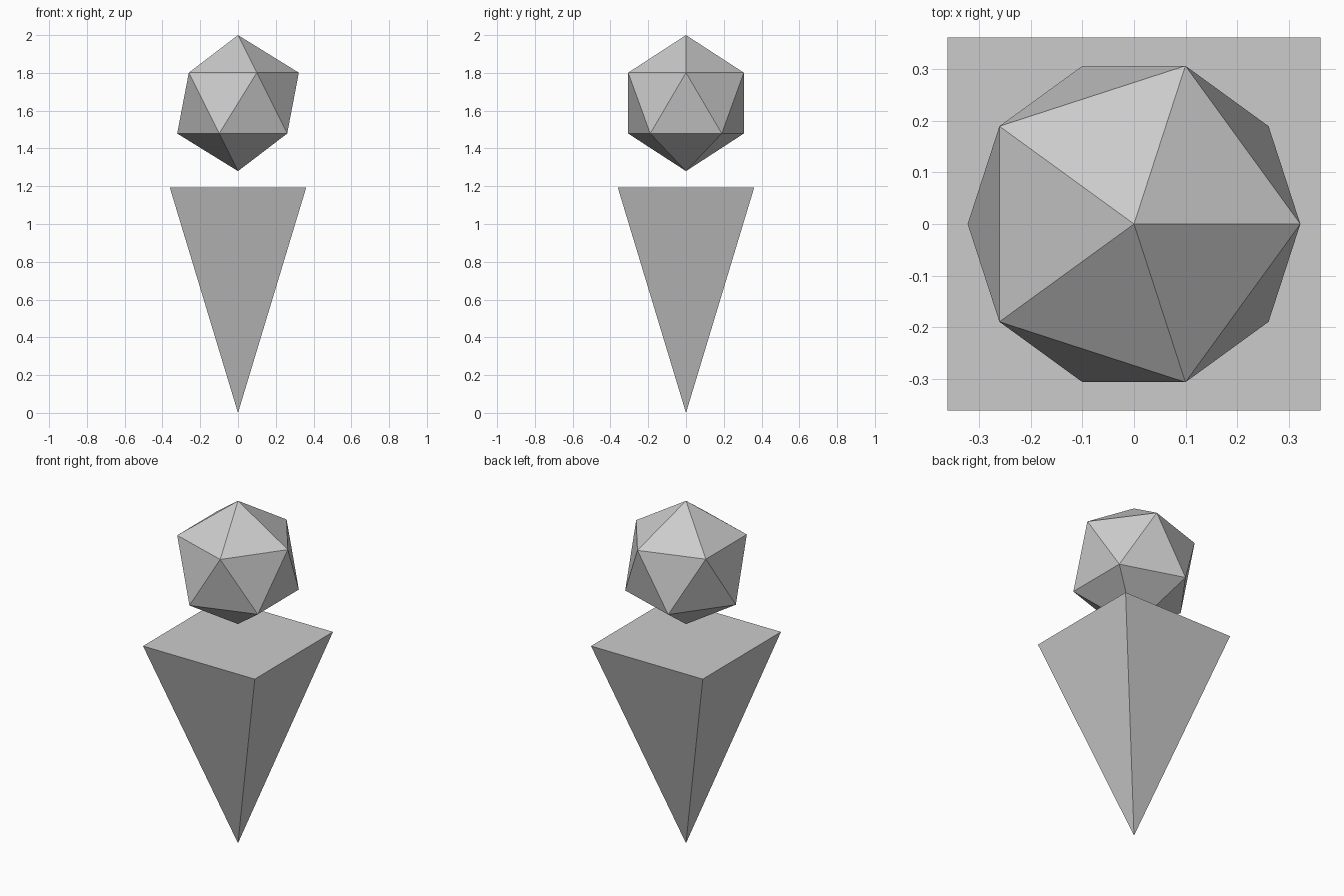
import bpy
import bmesh
from math import radians, sqrt
from mathutils import Matrix

cube = bpy.data.objects.get("Cube")
if cube:
    bpy.data.objects.remove(cube, do_unlink=True)

grey = bpy.data.materials.new("plain_grey")
grey.use_nodes = True
colour = (0.6, 0.6, 0.6, 1)
grey.diffuse_color = colour
grey.node_tree.nodes["Principled BSDF"].inputs["Base Color"].default_value = colour


def add_part(name, bm):
    """Turn a bmesh into a flat-shaded grey object."""
    bmesh.ops.remove_doubles(bm, verts=bm.verts, dist=0.0001)
    bmesh.ops.recalc_face_normals(bm, faces=bm.faces)
    mesh = bpy.data.meshes.new(name)
    bm.to_mesh(mesh)
    bm.free()
    mesh.materials.append(grey)
    obj = bpy.data.objects.new(name, mesh)
    bpy.context.collection.objects.link(obj)
    return obj


half_width = 0.361
spike_height = 1.193
gem_radius = 0.36

# Upside-down square pyramid standing on its tip
bm = bmesh.new()
tip = bm.verts.new((0, 0, 0))
rim = [bm.verts.new((sx * half_width, sy * half_width, spike_height))
       for sx, sy in ((-1, -1), (1, -1), (1, 1), (-1, 1))]
bm.faces.new(rim)
for i in range(4):
    bm.faces.new((tip, rim[(i + 1) % 4], rim[i]))
add_part("pointed_spike", bm)

# Twenty-sided gem floating above the pyramid
bm = bmesh.new()
bmesh.ops.create_icosphere(bm, subdivisions=1, radius=gem_radius)
# Turn it so that one corner of the upper ring points along +x
ring = max((v for v in bm.verts if 0 < v.co.z < gem_radius * 0.9),
           key=lambda v: v.co.x)
turn = Matrix.Rotation(-ring.co.xy.angle_signed((1, 0)) if abs(ring.co.y) < 0.001
                       else radians(36), 4, "Z")
bmesh.ops.transform(bm, matrix=turn, verts=bm.verts)
gem = add_part("floating_gem", bm)
gem.location.z = 2 - gem_radius
